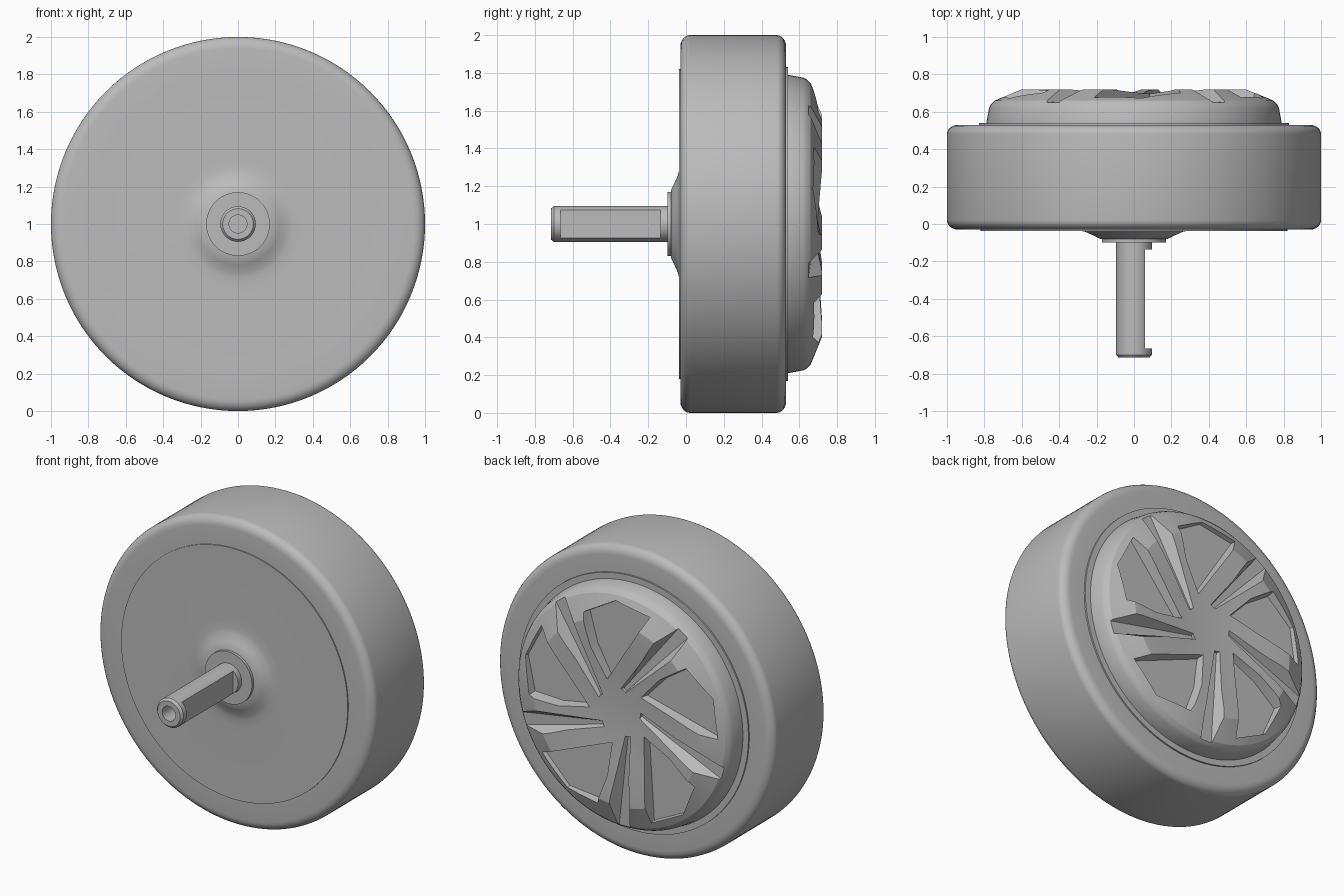
import bpy, bmesh, math
from mathutils import Vector, Matrix

default = bpy.data.objects.get("Cube")
if default:
    bpy.data.objects.remove(default)

grey = bpy.data.materials.new("plain grey")
grey.use_nodes = True
grey.diffuse_color = (0.5, 0.5, 0.5, 1)
grey.node_tree.nodes["Principled BSDF"].inputs["Base Color"].default_value = (0.5, 0.5, 0.5, 1)

AXLE = Vector((0, 0, 1))
SPOKES = 5


def finish(name, bm):
    """Turn a bmesh into a grey object."""
    bmesh.ops.recalc_face_normals(bm, faces=bm.faces)
    mesh = bpy.data.meshes.new(name)
    bm.to_mesh(mesh)
    bm.free()
    mesh.materials.append(grey)
    obj = bpy.data.objects.new(name, mesh)
    bpy.context.collection.objects.link(obj)
    return obj


def activate(obj):
    bpy.ops.object.select_all(action='DESELECT')
    obj.select_set(True)
    bpy.context.view_layer.objects.active = obj


def smooth(obj, degrees=30):
    activate(obj)
    bpy.ops.object.shade_smooth_by_angle(angle=math.radians(degrees))


def lathe(name, profile, steps=96):
    """Spin (radius, y) points round the axle."""
    bm = bmesh.new()
    verts = [bm.verts.new((r, y, 1)) for r, y in profile]
    edges = [bm.edges.new(pair) for pair in zip(verts, verts[1:])]
    bmesh.ops.spin(bm, geom=verts + edges, cent=AXLE, axis=(0, 1, 0),
                   angle=math.tau, steps=steps)
    bmesh.ops.remove_doubles(bm, verts=bm.verts, dist=1e-4)
    return finish(name, bm)


def carve(obj, cutter):
    """Subtract the cutter, then discard it."""
    cutter.hide_render = True
    mod = obj.modifiers.new("cut", 'BOOLEAN')
    mod.operation = 'DIFFERENCE'
    mod.solver = 'EXACT'
    mod.object = cutter
    activate(obj)
    bpy.ops.object.modifier_apply(modifier=mod.name)
    bpy.data.objects.remove(cutter)


def add_recess(bm, floor, top, turn):
    """Tapered prism; each point is (across, up, y) as seen from behind."""
    rot = Matrix.Rotation(turn, 3, 'Y')
    rings = [[bm.verts.new(AXLE + rot @ Vector((-u, y, v))) for u, v, y in ring]
             for ring in (floor, top)]
    for ring in rings:
        bmesh.ops.triangulate(bm, faces=[bm.faces.new(ring)])
    low, high = rings
    for i in range(len(low)):
        j = (i + 1) % len(low)
        bm.faces.new((low[i], low[j], high[j], high[i]))


def polar(r, degrees):
    a = math.radians(degrees)
    return r * math.cos(a), r * math.sin(a)


# Tyre with rounded shoulders
shoulder = [polar(1, a) for a in range(0, 91, 15)]
back = [(0.94 + 0.06 * c, 0.48 + 0.05 * s) for c, s in shoulder]
front = [(0.94 + 0.06 * c, 0.02 - 0.05 * s) for c, s in reversed(shoulder)]
tyre = lathe("tyre", [(0.8, -0.03)] + front + back + [(0.8, 0.53), (0.8, -0.03)], 128)
smooth(tyre)

# Front cover flaring into the shaft collar
cover = lathe("front_cover", [(0, 0.1), (0.82, 0.1), (0.82, -0.037), (0.34, -0.034),
                              (0.29, -0.036), (0.26, -0.042), (0.22, -0.06),
                              (0.18, -0.08), (0, -0.08)])
smooth(cover)
collar = lathe("shaft_collar", [(0, -0.05), (0.17, -0.05), (0.17, -0.098), (0, -0.098)], 64)
smooth(collar)

# Shaft with a bored end and one milled flat
shaft = lathe("shaft", [(0, -0.05), (0.095, -0.05), (0.095, -0.7), (0.082, -0.715),
                        (0.048, -0.715), (0.048, -0.6), (0, -0.6)], 48)
bm = bmesh.new()
bmesh.ops.create_cube(bm, size=1)
bmesh.ops.scale(bm, vec=(0.1, 0.53, 0.4), verts=bm.verts)
bmesh.ops.translate(bm, vec=(0.11, -0.4, 1), verts=bm.verts)
carve(shaft, finish("flat_cutter", bm))
smooth(shaft)

# Rear rim ring
rim = lathe("rear_rim", [(0, 0.4), (0.83, 0.4), (0.83, 0.54), (0, 0.54)])
smooth(rim)

# Rear hub cap, slightly dished, with swept pockets and grooves
cap = lathe("hub_cap", [(0, 0.45), (0.79, 0.45), (0.79, 0.54), (0.775, 0.62), (0.765, 0.64),
                        (0.745, 0.66), (0.6, 0.72), (0.54, 0.72), (0.34, 0.705),
                        (0.13, 0.69), (0, 0.69)], 120)

pocket = [(0.16, 0.14), (0.31, 0.30), (0.49, 0.42), polar(0.72, 21), polar(0.71, 0)]
middle = sum((Vector(p) for p in pocket), Vector((0, 0))) / len(pocket)
pocket_floor = [(*(middle + (Vector(p) - middle) * 0.95), 0.65) for p in pocket]
pocket_top = [(*(middle + (Vector(p) - middle) * 1.06), 0.75) for p in pocket]

groove_floor = [(*polar(0.15, 74), 0.67), (*polar(0.9, 51), 0.645),
                (*polar(0.9, 57), 0.645), (*polar(0.16, 82), 0.67)]
groove_top = [(*polar(0.15, 64), 0.75), (*polar(0.9, 46.5), 0.75),
              (*polar(0.9, 62), 0.75), (*polar(0.16, 94), 0.75)]

bm = bmesh.new()
for k in range(SPOKES):
    turn = k * math.tau / SPOKES
    add_recess(bm, pocket_floor, pocket_top, turn)
    add_recess(bm, groove_floor, groove_top, turn)
carve(cap, finish("recess_cutter", bm))
smooth(cap, 20)
